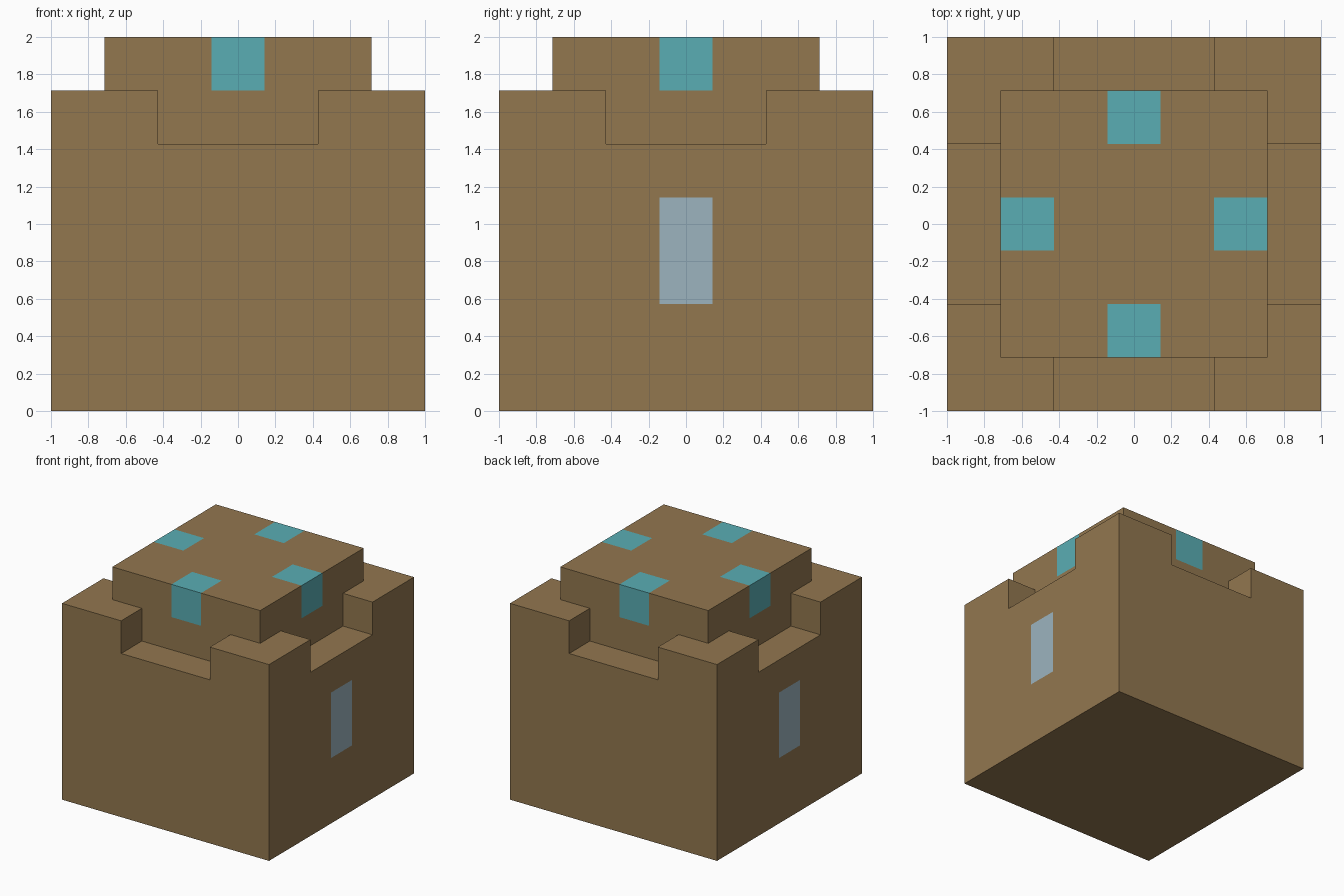
import bpy
import bmesh
from mathutils import Vector

default = bpy.data.objects.get("Cube")
if default:
    bpy.data.objects.remove(default, do_unlink=True)

UNIT = 2 / 7  # the tower is seven blocks wide, deep and high


def material(name, color):
    m = bpy.data.materials.new(name)
    m.use_nodes = True
    m.diffuse_color = (*color, 1)
    m.node_tree.nodes["Principled BSDF"].inputs["Base Color"].default_value = (*color, 1)
    return m


MATERIALS = [
    material("brown_wall", (0.288, 0.184, 0.078)),
    material("teal_lamp", (0.102, 0.423, 0.456)),
    material("pale_blue_window", (0.332, 0.456, 0.521)),
]


def part_at(x, y, z):
    """Name of the part filling a block, or None where it is empty."""
    ax, ay = abs(x), abs(y)
    if max(ax, ay) > 3 or z < 0 or z > 6:
        return None
    if z < 5:
        return "tower_body"
    if max(ax, ay) <= 2:
        return "raised_roof"
    if z == 5 and min(ax, ay) >= 2:
        side_x = "left" if x > 0 else "right"
        side_y = "back" if y > 0 else "front"
        return f"{side_y}_{side_x}_battlement"
    return None


def color_at(x, y, z, n):
    # lamps wrap over the middle of each roof edge
    if z == 6 and sorted((abs(x), abs(y))) == [0, 2]:
        return 1
    # tall windows on the two side walls
    if y == 0 and z in (2, 3) and n.x:
        return 2
    return 0


AXES = [Vector(v) for v in ((1, 0, 0), (0, 1, 0), (0, 0, 1))]
CELLS = [(x, y, z) for x in range(-3, 4) for y in range(-3, 4) for z in range(7)]


def build(name):
    bm = bmesh.new()
    for cell in CELLS:
        if part_at(*cell) != name:
            continue
        center = Vector(cell) + Vector((0, 0, 0.5))
        for i, axis in enumerate(AXES):
            u, v = AXES[(i + 1) % 3] / 2, AXES[(i + 2) % 3] / 2
            for sign in (1, -1):
                n = axis * sign
                # skip faces hidden against a neighbouring block
                if part_at(*(int(c) for c in Vector(cell) + n)):
                    continue
                mid, w = center + n / 2, v * sign
                ring = (mid - u - w, mid + u - w, mid + u + w, mid - u + w)
                face = bm.faces.new([bm.verts.new(p * UNIT) for p in ring])
                face.material_index = color_at(*cell, n)
    # join the blocks into clean flat panels
    bmesh.ops.remove_doubles(bm, verts=bm.verts[:], dist=0.001)
    bmesh.ops.dissolve_limit(bm, angle_limit=0.01, verts=bm.verts[:],
                             edges=bm.edges[:], delimit={'MATERIAL'})
    mesh = bpy.data.meshes.new(name)
    bm.to_mesh(mesh)
    bm.free()
    for m in MATERIALS:
        mesh.materials.append(m)
    bpy.context.collection.objects.link(bpy.data.objects.new(name, mesh))


for part in sorted({part_at(*c) for c in CELLS} - {None}):
    build(part)
